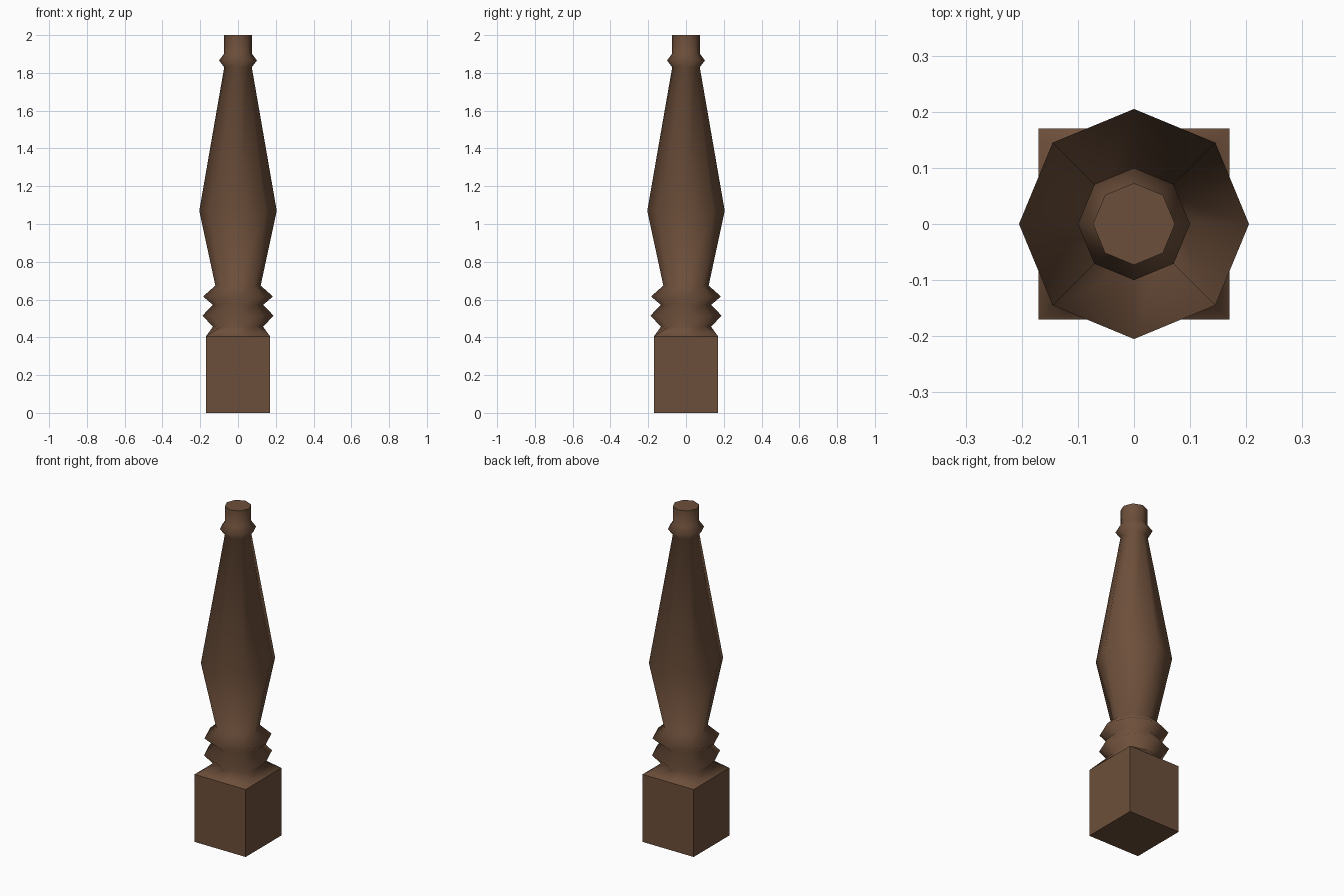
import bpy, bmesh, math

if "Cube" in bpy.data.objects:
    bpy.data.objects.remove(bpy.data.objects["Cube"])

SIDES = 8
HALF = 0.17      # half width of the square foot
FOOT_TOP = 0.405

wood = bpy.data.materials.new("dark_wood")
wood.diffuse_color = (0.152, 0.078, 0.043, 1)
wood.use_nodes = True
wood.node_tree.nodes["Principled BSDF"].inputs["Base Color"].default_value = wood.diffuse_color


def add_object(name, bm):
    bmesh.ops.recalc_face_normals(bm, faces=bm.faces)
    mesh = bpy.data.meshes.new(name)
    bm.to_mesh(mesh)
    bm.free()
    mesh.materials.append(wood)
    obj = bpy.data.objects.new(name, mesh)
    bpy.context.collection.objects.link(obj)
    return obj


def ring(bm, radius, z, square=False):
    verts = []
    for i in range(SIDES):
        a = math.tau * i / SIDES
        c, s = math.cos(a), math.sin(a)
        # the square ring pushes the diagonal points out to the corners
        r = radius / max(abs(c), abs(s)) if square else radius
        verts.append(bm.verts.new((r * c, r * s, z)))
    return verts


def loft(bm, rings):
    for a, b in zip(rings, rings[1:]):
        for i in range(SIDES):
            j = (i + 1) % SIDES
            f = bm.faces.new((a[i], a[j], b[j], b[i]))
            f.smooth = True


# Square foot: flat sides and bottom, its top flows into the turned post
bm = bmesh.new()
low, high = ring(bm, HALF, 0, True), ring(bm, HALF, FOOT_TOP, True)
loft(bm, [low, high])
bm.faces.new(low[::-1])
for f in bm.faces:
    f.smooth = False
add_object("square_foot", bm)

# Turned post: shoulder, two beads, tapered belly, small collar, peg
profile = [(0.133, 0.456), (0.188, 0.515), (0.133, 0.572), (0.185, 0.616),
           (0.120, 0.674), (0.205, 1.07), (0.073, 1.83), (0.10, 1.866),
           (0.073, 1.903), (0.073, 2.0)]
bm = bmesh.new()
rings = [ring(bm, HALF, FOOT_TOP, True)] + [ring(bm, r, z) for r, z in profile]
loft(bm, rings)
cap = bm.faces.new(rings[-1])
cap.smooth = False
for e in cap.edges:
    e.smooth = False
add_object("turned_post", bm)
